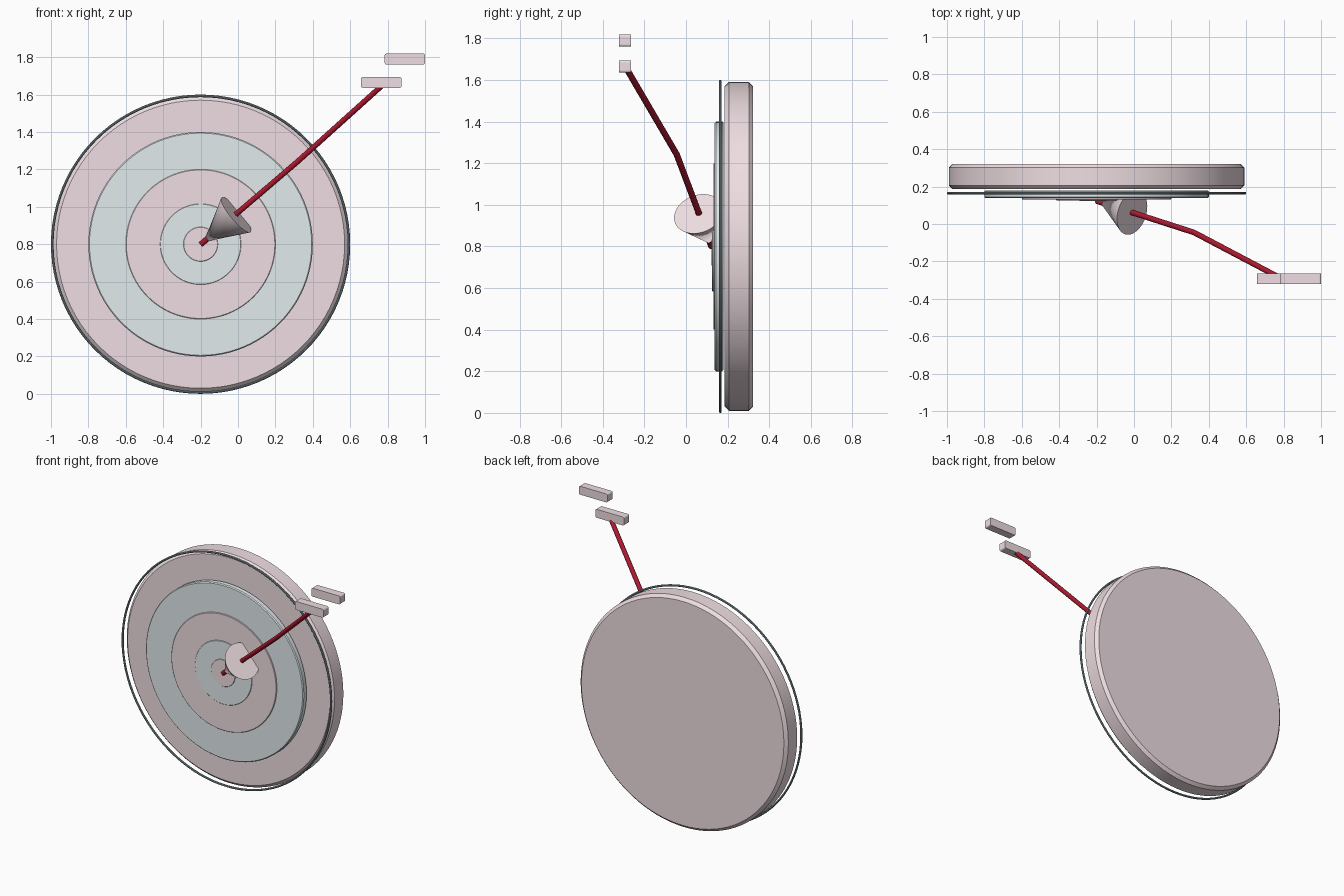
import bpy, math
from mathutils import Vector

if "Cube" in bpy.data.objects:
    bpy.data.objects.remove(bpy.data.objects["Cube"])


def material(name, rgb):
    m = bpy.data.materials.new(name)
    m.diffuse_color = (*rgb, 1)
    m.use_nodes = True
    m.node_tree.nodes["Principled BSDF"].inputs["Base Color"].default_value = m.diffuse_color
    return m


PINK = material("pale_pink", (0.86, 0.73, 0.76))
BLUE = material("pale_blue", (0.76, 0.83, 0.85))
STEEL = material("steel_blue", (0.25, 0.33, 0.37))
RED = material("dark_red", (0.42, 0.01, 0.03))
CX, CZ = -0.2, 0.8


def finish(name, mat, bevel=0, segments=1, smooth=True):
    o = bpy.context.object
    o.name = name
    o.data.materials.append(mat)
    if bevel:
        b = o.modifiers.new("bevel", 'BEVEL')
        b.width, b.segments = bevel, segments
        b.limit_method, b.angle_limit = 'ANGLE', math.radians(40)
    if smooth:
        bpy.ops.object.shade_smooth_by_angle(angle=math.radians(30))
    return o


def disc(name, radius, front, back, mat, bevel):
    bpy.ops.mesh.primitive_cylinder_add(
        vertices=96, radius=radius, depth=back - front,
        location=(CX, (front + back) / 2, CZ), rotation=(math.pi / 2, 0, 0))
    finish(name, mat, bevel)


# Board and stepped target rings
disc("board", 0.79, 0.186, 0.322, PINK, 0.02)
disc("outer_blue_ring", 0.6, 0.138, 0.18, BLUE, 0.006)
disc("middle_pink_ring", 0.4, 0.131, 0.17, PINK, 0.003)
disc("inner_blue_ring", 0.216, 0.126, 0.165, BLUE, 0.002)
disc("bullseye", 0.092, 0.122, 0.16, PINK, 0.002)

# Thin wire hoop floating in front of the board
bpy.ops.mesh.primitive_torus_add(
    major_radius=0.793, minor_radius=0.007, major_segments=96, minor_segments=10,
    location=(CX, 0.165, CZ), rotation=(math.pi / 2, 0, 0))
finish("wire_hoop", STEEL)

# Cone head of the dart, its base facing up and away from the board
tip, base = Vector((-0.183, 0.117, 0.812)), Vector((-0.01, 0.06, 0.957))
axis = tip - base
bpy.ops.mesh.primitive_cone_add(
    vertices=48, radius1=0.121, radius2=0, depth=axis.length,
    location=(tip + base) / 2, rotation=axis.to_track_quat('Z', 'Y').to_euler())
finish("dart_cone", PINK)

# Bent dart shaft
curve = bpy.data.curves.new("dart_shaft", 'CURVE')
curve.dimensions = '3D'
curve.bevel_depth, curve.bevel_resolution = 0.015, 4
curve.use_fill_caps = True
path = [(-0.198, 0.122, 0.8), (0.32, -0.045, 1.243), (0.772, -0.283, 1.65)]
spline = curve.splines.new('POLY')
spline.points.add(len(path) - 1)
for p, co in zip(spline.points, path):
    p.co = (*co, 1)
curve.materials.append(RED)
bpy.context.collection.objects.link(bpy.data.objects.new("dart_shaft", curve))

# Two flight bars, rounded only at the corners seen from the front
for name, x, z in (("lower_flight", 0.766, 1.665), ("upper_flight", 0.892, 1.79)):
    bpy.ops.mesh.primitive_cube_add(size=1, location=(x, -0.293, z))
    o = bpy.context.object
    o.scale = (0.216, 0.056, 0.058)
    bpy.ops.object.transform_apply(location=False, rotation=False, scale=True)
    weights = o.data.attributes.new("bevel_weight_edge", 'FLOAT', 'EDGE')
    for e in o.data.edges:
        a, b = (o.data.vertices[i].co for i in e.vertices)
        weights.data[e.index].value = 1.0 if abs(a.y - b.y) > 0.01 else 0.0
    finish(name, PINK, 0.009, 3)
    o.modifiers["bevel"].limit_method = 'WEIGHT'
